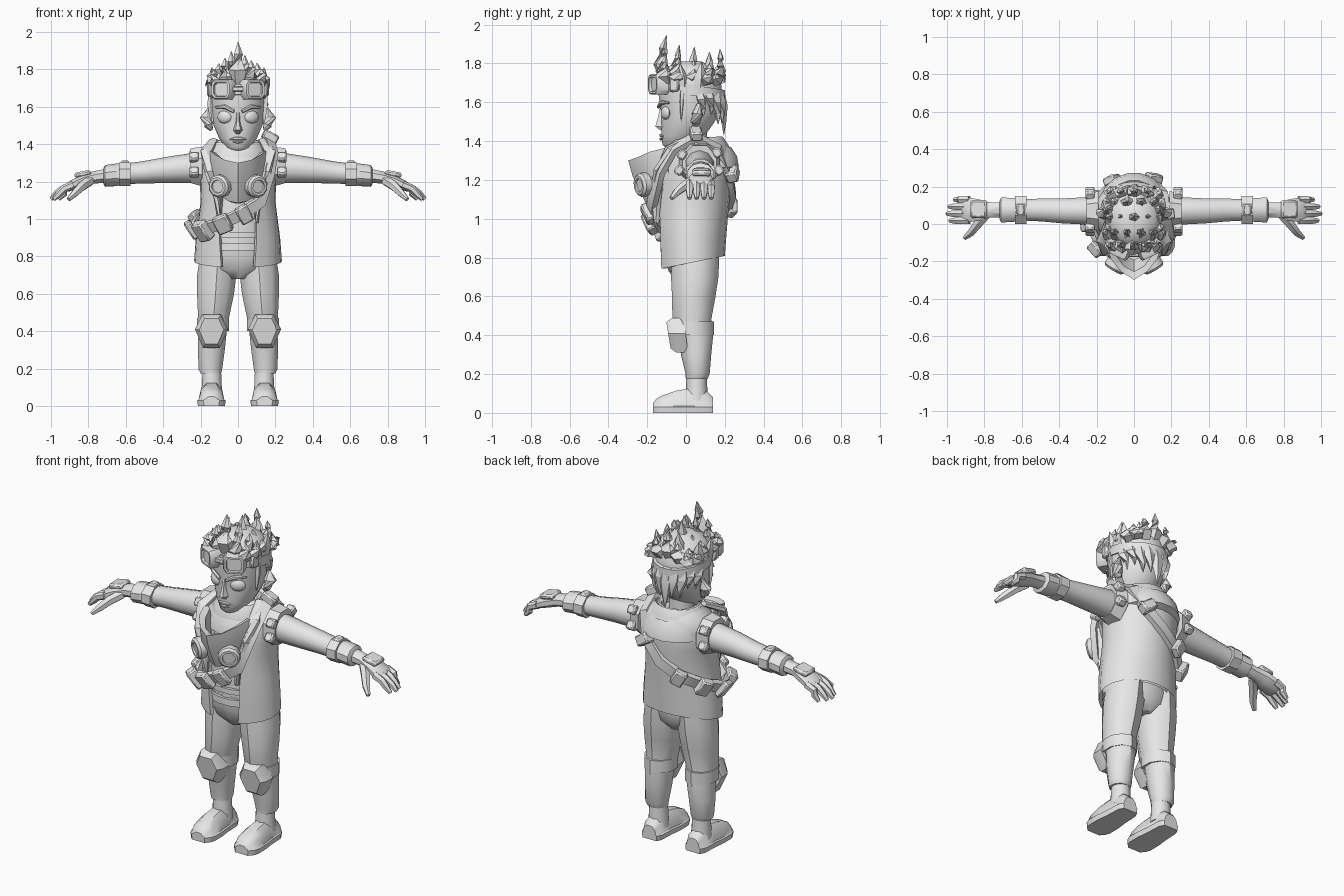
import bpy, bmesh, math, random
from mathutils import Vector, Matrix

if "Cube" in bpy.data.objects:
    bpy.data.objects.remove(bpy.data.objects["Cube"])

random.seed(4)
grey = bpy.data.materials.new("plain_grey")
grey.diffuse_color = (0.8, 0.8, 0.8, 1)
grey.use_nodes = True
grey.node_tree.nodes["Principled BSDF"].inputs["Base Color"].default_value = grey.diffuse_color


def finish(name, bm, mirror=False, sharp=38):
    """Turn a bmesh into an object, optionally adding its x-mirrored copy."""
    if mirror:
        g = bmesh.ops.duplicate(bm, geom=bm.verts[:] + bm.edges[:] + bm.faces[:])["geom"]
        for v in g:
            if isinstance(v, bmesh.types.BMVert):
                v.co.x = -v.co.x
        bmesh.ops.remove_doubles(bm, verts=bm.verts, dist=0.0005)
    bmesh.ops.recalc_face_normals(bm, faces=bm.faces)
    for f in bm.faces:
        f.smooth = True
    for e in bm.edges:
        e.smooth = e.calc_face_angle(0) < math.radians(sharp)
    me = bpy.data.meshes.new(name)
    bm.to_mesh(me)
    bm.free()
    me.materials.append(grey)
    ob = bpy.data.objects.new(name, me)
    bpy.context.collection.objects.link(ob)


def loft(bm, rings, caps=True, closed=False, wrap=True):
    vs = [[bm.verts.new(p) for p in r] for r in rings]
    n = len(vs[0])
    for i in range(len(vs) if closed else len(vs) - 1):
        a, b = vs[i], vs[(i + 1) % len(vs)]
        for j in range(n if wrap else n - 1):
            k = (j + 1) % n
            bm.faces.new((a[j], a[k], b[k], b[j]))
    if caps and not closed:
        bm.faces.new(vs[0])
        bm.faces.new(vs[-1])


def circle(n, off=0.5):
    return [(math.cos((i + off) * math.tau / n), math.sin((i + off) * math.tau / n)) for i in range(n)]


def ring_z(cx, cy, z, rx, ry, n=12):
    return [(cx + rx * c, cy + ry * s, z) for c, s in circle(n)]


def ring_x(x, cy, cz, ry, rz, n=10):
    return [(x, cy + ry * c, cz + rz * s) for c, s in circle(n)]


def span_ring(z, rx, yf, yb, n=16):
    return ring_z(0, (yf + yb) / 2, z, rx, (yb - yf) / 2, n)


def tube(bm, pts, radii, n=6, flat=1.0):
    """Tapered limb along a path."""
    pts = [Vector(p) for p in pts]
    rings = []
    for i, p in enumerate(pts):
        d = pts[min(i + 1, len(pts) - 1)] - pts[max(i - 1, 0)]
        q = d.to_track_quat('Z', 'Y')
        rings.append([p + q @ Vector((c * radii[i], s * radii[i] * flat, 0)) for c, s in circle(n)])
    loft(bm, rings)


def box(bm, loc, size, rot=Matrix.Identity(3), bevel=0.008):
    m = Matrix.Translation(loc) @ rot.to_4x4() @ Matrix.Diagonal((*size, 1))
    vs = bmesh.ops.create_cube(bm, size=1, matrix=m)["verts"]
    if bevel:
        es = list({e for v in vs for e in v.link_edges})
        bmesh.ops.bevel(bm, geom=es, offset=bevel, segments=1, affect='EDGES')


def band(bm, outer, inner):
    """Closed hoop from outer and inner (low, high) rings."""
    loft(bm, [outer[0], outer[1], inner[1], inner[0]], closed=True)


# boots
bm = bmesh.new()
shape = [(-1, 0), (1, 0), (1.06, .03), (.95, .035), (.8, .75), (.4, 1), (-.4, 1), (-.8, .75), (-.95, .035), (-1.06, .03)]
boot = [(.14, .045, .08), (.11, .06, .11), (.02, .064, .125), (-.05, .072, .115), (-.12, .072, .09), (-.15, .06, .075), (-.17, .04, .05)]
loft(bm, [[(.142 + px * w, y, pz if pz < .04 else pz * h) for px, pz in shape] for y, w, h in boot])
loft(bm, [ring_z(.14, .055, z, r, r, 10) for z, r in ((.06, .06), (.12, .055), (.2, .052))])
finish("boots", bm, True)

# trousers
bm = bmesh.new()
leg = [(.145, .055, .175, .058, .056), (.148, .06, .2, .067, .062), (.142, .052, .3, .075, .078), (.136, .05, .4, .08, .09),
       (.13, .03, .48, .088, .1), (.12, .04, .6, .104, .112), (.114, .045, .7, .11, .122), (.105, .05, .82, .1, .122)]
loft(bm, [ring_z(*r, 10) for r in leg])
finish("trouser_legs", bm, True)
bm = bmesh.new()
loft(bm, [span_ring(*r, 14) for r in ((.68, .05, -.05, .12), (.73, .17, -.09, .16), (.8, .2, -.11, .17), (.88, .19, -.12, .17))])
finish("hips", bm)

# knee pads with their bands
bm = bmesh.new()
band(bm, [ring_z(.134, .038, z, .09, .105, 10) for z in (.4, .47)], [ring_z(.134, .038, z, .07, .08, 10) for z in (.4, .47)])
pad = [(-.05, .49), (.05, .49), (.088, .41), (.045, .31), (-.045, .31), (-.088, .41)]
loft(bm, [[(.142 + s * px, y + (.48 - z) * .12, .4 + s * (z - .4)) for px, z in pad] for y, s in ((-.01, 1), (-.07, 1), (-.1, .75))])
finish("knee_pads", bm, True)

# shirt and waist belts
bm = bmesh.new()
loft(bm, [span_ring(*r, 14) for r in ((.84, .175, -.12, .16), (1.0, .165, -.12, .17), (1.15, .17, -.125, .18),
                                     (1.3, .16, -.1, .18), (1.38, .09, -.03, .13))])
finish("shirt", bm)
for name, z0, z1 in (("lower_belt", .83, .87), ("upper_belt", .9, .93)):
    bm = bmesh.new()
    band(bm, [span_ring(z, .19, -.135, .17) for z in (z0, z1)], [span_ring(z, .17, -.11, .15) for z in (z0, z1)])
    finish(name, bm)

# open coat, a thick wall that leaves a gap at the front
bm = bmesh.new()
coat = [(.74, .235, -.14, .2, .09), (.9, .226, -.15, .207, .1), (1.0, .213, -.155, .215, .1), (1.1, .2, -.155, .225, .09),
        (1.2, .205, -.15, .235, .08), (1.3, .215, -.12, .238, .1), (1.37, .19, -.08, .225, .1), (1.42, .12, -.04, .18, .06)]
rings = []
for z, rx, yf, yb, gap in coat:
    g, cy, ry, n = math.asin(gap / rx), (yf + yb) / 2, (yb - yf) / 2, 18
    angs = [-math.pi / 2 + g + i * (math.tau - 2 * g) / n for i in range(n + 1)]
    arc = lambda k: [(rx * k * math.cos(a), cy + ry * k * math.sin(a),
                      z + (.2 * (ry * math.sin(a) + ry) if z < .8 else 0)) for a in angs]
    rings.append(arc(1) + arc(.9)[::-1])
loft(bm, rings, caps=False)
finish("coat", bm)
bm = bmesh.new()  # lapels
tube(bm, [(.13, .02, 1.42), (.17, -.09, 1.36), (.15, -.14, 1.25), (.11, -.155, 1.1), (.1, -.15, .98)], [.025, .035, .035, .03, .015], 6, .6)
finish("lapels", bm, True)

# arms, shoulder rims and cuffs
bm = bmesh.new()
arm = [(.15, .07, 1.27, .075, .085), (.25, .07, 1.272, .077, .08), (.38, .07, 1.262, .07, .07), (.5, .075, 1.25, .064, .06),
       (.58, .075, 1.243, .06, .056), (.66, .075, 1.235, .068, .06), (.71, .075, 1.23, .07, .058), (.72, .075, 1.23, .05, .042)]
loft(bm, [ring_x(*r) for r in arm])
finish("sleeves", bm, True)
bm = bmesh.new()
band(bm, [ring_x(.19, .07, 1.28, .115, .115, 8), ring_x(.255, .07, 1.285, .095, .1, 8)],
     [ring_x(.19, .07, 1.28, .07, .07, 8), ring_x(.25, .07, 1.28, .07, .07, 8)])
finish("shoulder_rims", bm, True)
bm = bmesh.new()
band(bm, [ring_x(x, .075, 1.24, .08, .068, 8) for x in (.575, .635)], [ring_x(x, .075, 1.24, .05, .05, 8) for x in (.575, .635)])
box(bm, (.605, .075, 1.3), (.045, .06, .025))
finish("forearm_cuffs", bm, True)
bm = bmesh.new()
for y, z in ((-.02, 1.33), (-.035, 1.25), (.16, 1.34), (.17, 1.25)):
    box(bm, (.235, y, z), (.05, .045, .05), Matrix.Rotation((y - .07) * 6, 3, 'X'))
finish("shoulder_studs", bm, True)

# hands
bm = bmesh.new()
loft(bm, [ring_x(*r, 8) for r in ((.7, .075, 1.232, .045, .04), (.77, .075, 1.222, .043, .036), (.83, .075, 1.205, .062, .038),
                                 (.9, .075, 1.175, .073, .03), (.92, .075, 1.165, .06, .02))])
for y, l in ((.13, .96), (.093, .99), (.055, 1.0), (.018, .985)):
    tube(bm, [(.88, y, 1.183), (.93, y, 1.162), (.965 * l + .005, y, 1.135), (l, y, 1.105)], [.022, .021, .019, .011])
tube(bm, [(.79, .05, 1.205), (.835, .0, 1.175), (.87, -.045, 1.14), (.905, -.075, 1.105)], [.028, .027, .022, .012])
finish("hands", bm, True)
bm = bmesh.new()
box(bm, (.83, .08, 1.24), (.09, .095, .03), Matrix.Rotation(.2, 3, 'Y'), .01)
finish("glove_plates", bm, True)

# neck and head
bm = bmesh.new()
loft(bm, [ring_z(0, .04, z, r, r, 12) for z, r in ((1.28, .08), (1.36, .07), (1.46, .07))])
finish("neck", bm)
bm = bmesh.new()
head = [(1.36, .035, -.1, -.03), (1.38, .062, -.122, .02), (1.43, .102, -.128, .1), (1.5, .132, -.127, .15), (1.55, .144, -.13, .17),
        (1.65, .15, -.145, .188), (1.72, .15, -.14, .18), (1.78, .115, -.1, .14), (1.81, .05, -.04, .08)]
loft(bm, [span_ring(*r, 20) for r in head])
finish("head", bm, sharp=50)
bm = bmesh.new()
loft(bm, [[(-w, yb, z), (-w * .4, yf, z), (w * .4, yf, z), (w, yb, z)]
          for z, w, yf, yb in ((1.455, .02, -.13, -.11), (1.475, .03, -.158, -.11), (1.52, .016, -.145, -.11), (1.57, .014, -.134, -.11))])
finish("nose", bm)
bm = bmesh.new()
tube(bm, [(-.045, -.117, 1.425), (-.015, -.13, 1.43), (.015, -.13, 1.43), (.045, -.117, 1.425)], [.003, .009, .009, .003])
tube(bm, [(-.03, -.122, 1.414), (0, -.13, 1.41), (.03, -.122, 1.414)], [.003, .008, .003])
finish("lips", bm)
bm = bmesh.new()
bmesh.ops.create_uvsphere(bm, u_segments=12, v_segments=8, radius=1, matrix=Matrix.Translation((.073, -.105, 1.545))
                          @ Matrix.Rotation(.45, 4, 'Z') @ Matrix.Diagonal((.042, .02, .034, 1)))
finish("eyes", bm, True)
bm = bmesh.new()
tube(bm, [(.022, -.142, 1.575), (.07, -.128, 1.6), (.12, -.088, 1.597)], [.009, .012, .005])
finish("eyebrows", bm, True)
bm = bmesh.new()
tube(bm, [(.14, .05, 1.475), (.158, .05, 1.5), (.17, .06, 1.54), (.155, .065, 1.59)], [.012, .028, .036, .012], 8, .8)
finish("ears", bm, True)

# headband and goggles
bm = bmesh.new()
tilt = lambda z, rx, ry: [(x, y, z - .16 * y) for x, y, _ in ring_z(0, .025, 0, rx, ry, 16)]
band(bm, [tilt(1.64, .158, .18), tilt(1.695, .158, .18)], [tilt(1.64, .13, .15), tilt(1.695, .13, .15)])
finish("headband", bm)
bm = bmesh.new()
oct_ = [(-1, -.5), (-.7, -1), (.7, -1), (1, -.6), (1, .7), (.75, 1), (-.75, 1), (-1, .6)]
place = Matrix.Translation((.077, -.14, 1.692)) @ Matrix.Rotation(.45, 4, 'Z')
loft(bm, [[place @ Vector((px * .06 * s, y, pz * .053 * s)) for px, pz in oct_]
          for y, s in ((.04, 1), (-.025, 1), (-.037, .88), (-.037, .7), (-.022, .66))])
box(bm, (.01, -.163, 1.695), (.04, .025, .025), bevel=.004)
box(bm, (.147, -.06, 1.69), (.03, .05, .07), Matrix.Rotation(-.2, 3, 'Z'))
finish("goggles", bm, True)

# upright hair spikes, tallest at the front middle
bm = bmesh.new()
def spike(base, tip, r, bulge=.0, flat=.75):
    b, t = Vector(base), Vector(tip)
    out = Vector((b.x, b.y - .03, 0)) * bulge
    tube(bm, [b, b.lerp(t, .35) + out, b.lerp(t, .7) + out * .6, t], [r * .9, r, r * .55, .002], 5, flat)
for i, y in enumerate((-.1, -.04, .03, .1, .15)):
    for x in ((0, .058, -.058, .105, -.105) if i % 2 == 0 else (.03, -.03, .085, -.085, .12, -.12)):
        if (x / .15) ** 2 + ((y - .025) / .17) ** 2 > 1.05:
            continue
        top = 1.93 - 1.05 * abs(x) - .24 * (y + .1) + random.uniform(-.025, .015)
        spike((x, y, 1.71), (x * 1.2, y * 1.1 + .01, top), .042, .15)
spike((0, -.1, 1.72), (0, -.1, 1.945), .05, .25)
for s in (-1, 1):
    spike((s * .13, -.02, 1.68), (s * .145, -.03, 1.8), .035)
    spike((s * .125, .07, 1.68), (s * .14, .08, 1.81), .038)
finish("hair_spikes", bm, sharp=25)

# hair hanging below the band at the back
bm = bmesh.new()
for i in range(9):
    a = math.radians(18 + 18 * i)
    c, s = math.cos(a), math.sin(a)
    spike((.125 * c, .03 + .145 * s, 1.66), (.128 * c, .04 + .155 * s, 1.43 + .1 * abs(c) + .03 * (i % 2)), .042, .06, .6)
for s in (-1, 1):
    spike((s * .138, -.02, 1.66), (s * .138, -.025, 1.5), .025, 0, .5)
finish("back_hair", bm, sharp=25)

# hooded scarf around the neck
def scarf(name, z0, rx, ry, cy, tr, th, lift):
    bm = bmesh.new()
    rings = []
    for c, s in circle(18, 0):
        z = z0 + lift * s
        rings.append([((rx + tr * p) * c, cy + (ry + tr * p) * s, z + th * q) for p, q in
                      ((1, -.7), (.8, .2), (.1, 1), (-.6, .6), (-.8, -.5), (0, -1))])
    loft(bm, rings, closed=True)
    finish(name, bm)
scarf("scarf_top", 1.36, .13, .13, .055, .045, .055, .01)
scarf("scarf_lower", 1.3, .155, .165, .065, .045, .06, .01)

# breathing mask hanging at the chest
bm = bmesh.new()
rows = [[(.1, -.09, 1.2), (.08, -.13, 1.2), (.05, -.17, 1.2), (0, -.19, 1.2)],
        [(.12, -.09, 1.355), (.095, -.17, 1.33), (.055, -.225, 1.305), (0, -.255, 1.295)],
        [(.155, -.09, 1.37), (.125, -.185, 1.345), (.07, -.255, 1.315), (0, -.298, 1.3)],
        [(.165, -.09, 1.28), (.125, -.175, 1.25), (.07, -.24, 1.225), (0, -.275, 1.22)],
        [(.12, -.09, 1.14), (.09, -.155, 1.12), (.05, -.19, 1.095), (0, -.21, 1.085)],
        [(.1, -.09, 1.13), (.07, -.1, 1.11), (.04, -.1, 1.09), (0, -.1, 1.08)]]
loft(bm, rows, caps=False, wrap=False)
finish("mask", bm, True)
bm = bmesh.new()
place = Matrix.Translation((.085, -.2, 1.178)) @ Vector((.5, -.85, -.1)).to_track_quat('Z', 'Y').to_matrix().to_4x4()
loft(bm, [[place @ Vector((c * r, s * r, h)) for c, s in circle(10)]
          for h, r in ((-.04, .045), (0, .048), (.005, .062), (.04, .062), (.052, .05), (.052, .036), (.043, .034))])
finish("mask_filters", bm, True)

# bandolier running from the left shoulder to the right hip
path = [Vector(p) for p in ((.165, .05, 1.425), (.185, -.07, 1.36), (.165, -.14, 1.24), (.12, -.175, 1.09), (.03, -.185, 1.03),
                            (-.08, -.175, .98), (-.18, -.115, .945), (-.235, 0, .95), (-.205, .13, 1.0), (-.11, .22, 1.06),
                            (0, .245, 1.13), (.1, .225, 1.23), (.15, .17, 1.36))]
frames = []
for i, p in enumerate(path):
    t = (path[(i + 1) % len(path)] - path[i - 1]).normalized()
    o = p - Vector((0, .04, 1.12))
    o = (o - t * o.dot(t)).normalized()
    frames.append((p, t, o, t.cross(o)))
bm = bmesh.new()
loft(bm, [[p + o * a + w * b for a, b in ((-.02, -.03), (.012, -.03), (.012, .03), (-.02, .03))] for p, t, o, w in frames], closed=True)
finish("bandolier", bm)
bm = bmesh.new()
for i, size in ((0, (.06, .085, .05)), (4, (.07, .1, .04)), (5, (.085, .1, .045)), (6, (.08, .11, .06)), (7, (.07, .1, .04)),
                (8, (.075, .1, .05)), (9, (.07, .09, .045)), (11, (.06, .09, .06))):
    p, t, o, w = frames[i]
    box(bm, p + o * .015, size, Matrix((t, w, o)).transposed())
finish("pouches", bm)
